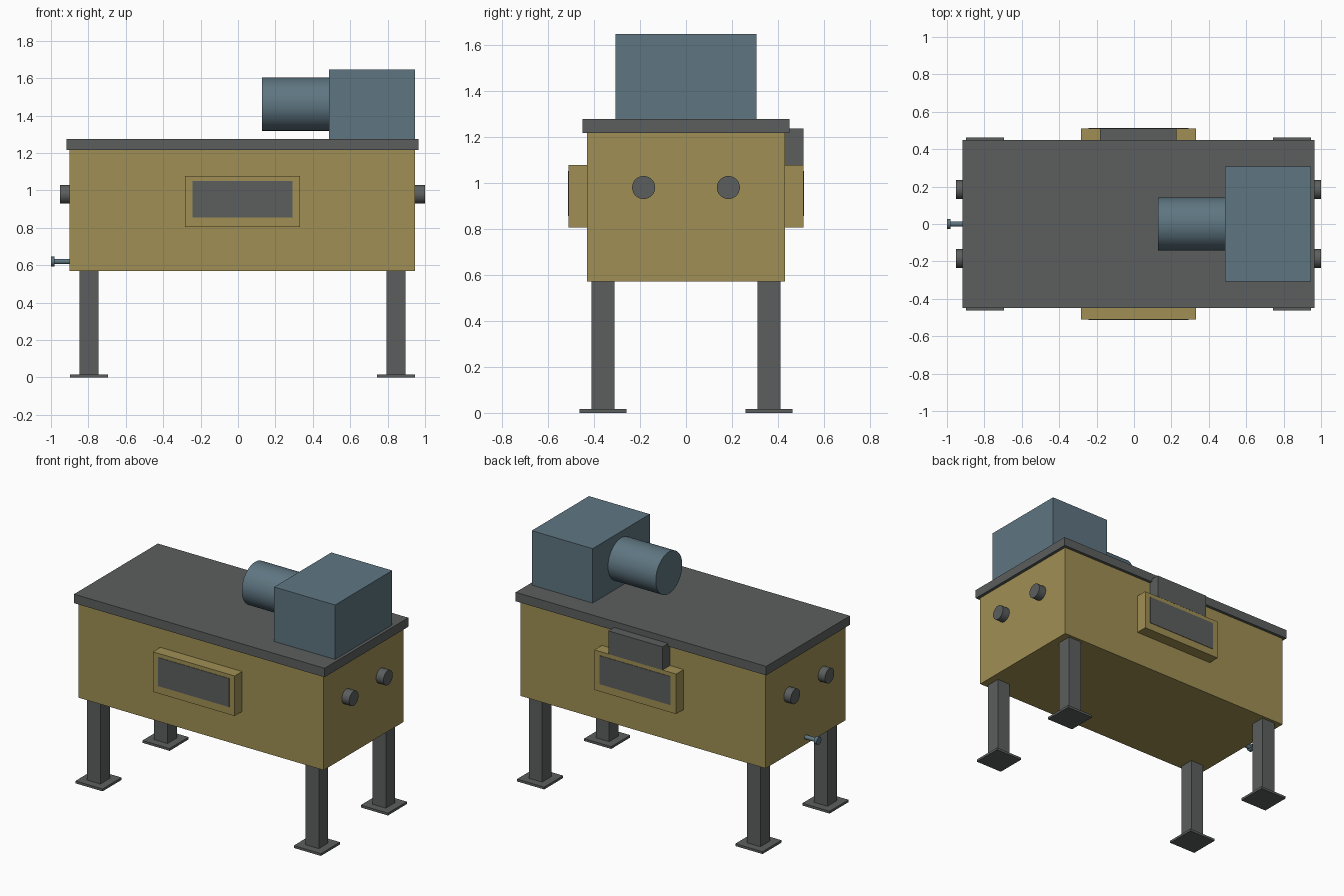
import bpy, math

if "Cube" in bpy.data.objects:
    bpy.data.objects.remove(bpy.data.objects["Cube"])


def material(name, rgb):
    m = bpy.data.materials.new(name)
    m.diffuse_color = (*rgb, 1)
    m.use_nodes = True
    m.node_tree.nodes["Principled BSDF"].inputs["Base Color"].default_value = m.diffuse_color
    return m


OCHRE = material("ochre_paint", (0.35, 0.275, 0.088))
GREY = material("dark_grey_metal", (0.107, 0.114, 0.114))
BLUE = material("blue_grey_paint", (0.114, 0.181, 0.222))


def box(name, x, y, z, mat):
    """Box from (min, max) ranges on each axis."""
    mid = [(r[0] + r[1]) / 2 for r in (x, y, z)]
    bpy.ops.mesh.primitive_cube_add(size=1, location=mid)
    o = bpy.context.object
    o.name = name
    o.scale = [r[1] - r[0] for r in (x, y, z)]
    bpy.ops.object.transform_apply(location=False, rotation=False, scale=True)
    o.data.materials.append(mat)
    return o


def rod(name, x0, x1, y, z, r, mat, sides=48):
    """Cylinder lying along x."""
    bpy.ops.mesh.primitive_cylinder_add(
        vertices=sides, radius=r, depth=x1 - x0,
        location=((x0 + x1) / 2, y, z), rotation=(0, math.pi / 2, 0))
    o = bpy.context.object
    o.name = name
    o.data.materials.append(mat)
    bpy.ops.object.shade_smooth_by_angle(angle=math.radians(35))
    return o


# Tank and lid
box("tank", (-0.9, 0.945), (-0.43, 0.43), (0.57, 1.215), OCHRE)
box("lid", (-0.918, 0.966), (-0.45, 0.45), (1.215, 1.276), GREY)

# Drive unit on the lid
box("gearbox", (0.487, 0.945), (-0.307, 0.307), (1.276, 1.646), BLUE)
rod("motor", 0.128, 0.487, 0, 1.461, 0.142, BLUE, 64)

# Legs with foot plates
for xn, x in (("left", -0.797), ("right", 0.845)):
    for yn, y in (("front", -0.36), ("back", 0.36)):
        box(f"{yn}_{xn}_leg", (x - 0.05, x + 0.05), (y - 0.05, y + 0.05), (0.015, 0.57), GREY)
        box(f"{yn}_{xn}_foot", (x - 0.102, x + 0.102), (y - 0.102, y + 0.102), (0, 0.016), GREY)

# Framed inspection panels, front and back
for yn, s in (("front", -1), ("back", 1)):
    box(f"{yn}_panel_frame", (-0.283, 0.332), sorted((s * 0.43, s * 0.51)), (0.805, 1.077), OCHRE)
    box(f"{yn}_panel", (-0.242, 0.292), sorted((s * 0.508, s * 0.513)), (0.856, 1.05), GREY)

# Hinge block above the back panel
box("back_block", (-0.181, 0.226), (0.43, 0.511), (1.077, 1.235), GREY)

# Pipe ports on both ends
for yn, y in (("front", -0.184), ("back", 0.184)):
    rod(f"{yn}_left_port", -0.951, -0.9, y, 0.979, 0.05, GREY)
    rod(f"{yn}_right_port", 0.945, 1.0, y, 0.979, 0.05, GREY)

# Drain on the left end
rod("drain_pipe", -0.98, -0.9, 0, 0.62, 0.014, BLUE, 24)
rod("drain_cap", -1.0, -0.98, 0, 0.62, 0.026, BLUE, 24)
